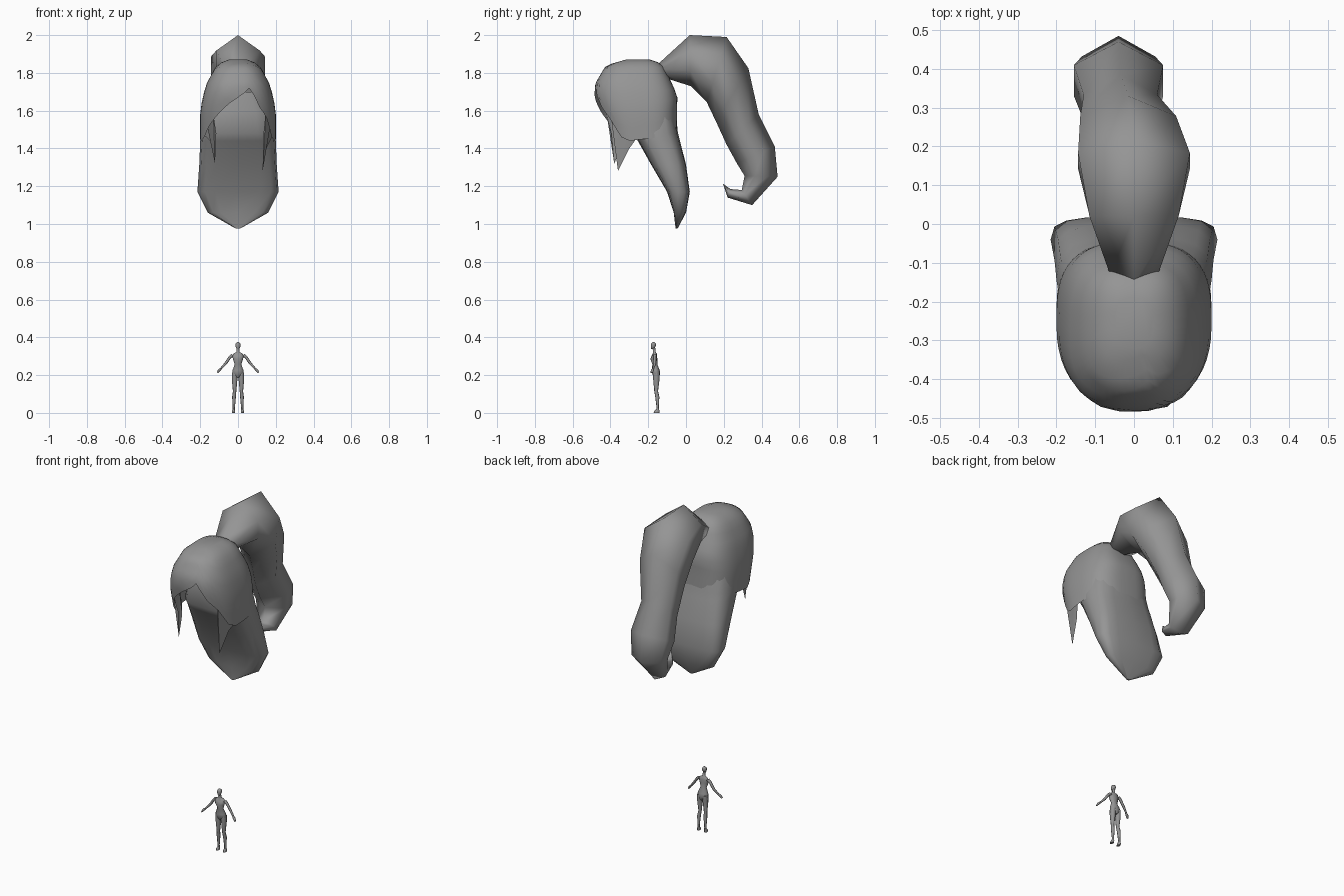
import bpy, bmesh, math
from mathutils import Vector as V

cube = bpy.data.objects.get("Cube")
if cube:
    bpy.data.objects.remove(cube, do_unlink=True)

GREY = (0.3, 0.3, 0.3, 1)
mat = bpy.data.materials.new("plain_grey")
mat.use_nodes = True
mat.diffuse_color = GREY
mat.node_tree.nodes["Principled BSDF"].inputs["Base Color"].default_value = GREY


def finish(name, bm, angle=60):
    """Turn a bmesh into a smooth grey object."""
    bmesh.ops.recalc_face_normals(bm, faces=bm.faces)
    me = bpy.data.meshes.new(name)
    bm.to_mesh(me)
    bm.free()
    me.materials.append(mat)
    ob = bpy.data.objects.new(name, me)
    bpy.context.collection.objects.link(ob)
    bpy.ops.object.select_all(action='DESELECT')
    ob.select_set(True)
    bpy.context.view_layer.objects.active = ob
    bpy.ops.object.shade_smooth_by_angle(angle=math.radians(angle))


def loft(name, rings, cap_end=True, angle=60):
    """Skin closed rings of equal point count."""
    bm = bmesh.new()
    rows = [[bm.verts.new(p) for p in ring] for ring in rings]
    n = len(rows[0])
    for a, b in zip(rows, rows[1:]):
        for i in range(n):
            j = (i + 1) % n
            bm.faces.new((a[i], a[j], b[j], b[i]))
    bm.faces.new(rows[0][::-1])
    if cap_end:
        bm.faces.new(rows[-1])
    finish(name, bm, angle)


def power(v, e):
    return math.copysign(abs(v) ** e, v)


def ring(centre, a, b, n=8, e=1.0):
    """Superellipse with half axes a and b."""
    c, a, b = V(centre), V(a), V(b)
    angles = [2 * math.pi * i / n for i in range(n)]
    return [c + a * power(math.cos(t), e) + b * power(math.sin(t), e) for t in angles]


def lerp_table(table, x):
    """Piecewise linear lookup; the first item of each row is the key."""
    for p, q in zip(table, table[1:]):
        if x <= q[0]:
            f = max(0, (x - p[0]) / (q[0] - p[0]))
            return [u + (v - u) * f for u, v in zip(p[1:], q[1:])]
    return list(table[-1][1:])


# Ponytail, ridged outside and inside: outer (y, z), inner (y, z), x centre, half width
tail = [
    (-.15, 1.845, -.085, 1.765, 0, .075),
    (.02, 2.0, .025, 1.73, 0, .14),
    (.215, 1.99, .11, 1.645, 0, .175),
    (.33, 1.825, .16, 1.54, -.015, .15),
    (.385, 1.58, .215, 1.42, -.035, .115),
    (.47, 1.41, .27, 1.32, -.04, .14),
    (.485, 1.25, .31, 1.255, -.04, .115),
    (.35, 1.10, .295, 1.18, -.04, .07),
    (.22, 1.14, .235, 1.185, -.04, .04),
    (.195, 1.215, .20, 1.21, -.04, .005),
]
loft("ponytail", [
    ring((x, (oy + iy) / 2, (oz + iz) / 2),
         (0, (oy - iy) / 2, (oz - iz) / 2), (w, 0, 0), 6, 1.35)
    for oy, oz, iy, iz, x, w in tail], angle=75)

# Hair cap: z (negated, so it rises), front y, back y, half width
outline = [
    (-1.87, -.32, -.19, .05), (-1.85, -.39, -.13, .10),
    (-1.83, -.43, -.115, .12), (-1.745, -.48, -.075, .165),
    (-1.68, -.485, -.045, .185), (-1.6, -.465, -.048, .2),
    (-1.45, -.42, -.045, .2),
]
# Hem height by angle from the front: fringe and sides
hem = [
    (-180, 1.5), (-75, 1.44), (-60, 1.46), (-45, 1.52), (-30, 1.57),
    (15, 1.72), (22.5, 1.68), (30, 1.62), (45, 1.56), (60, 1.46),
    (75, 1.44), (180, 1.5),
]


def cap_point(deg, f):
    bottom = lerp_table(hem, deg)[0]
    z = 1.87 - (1.87 - bottom) * f ** 1.5
    yf, yb, w = lerp_table(outline, -z)
    t = math.radians(deg)
    e = .8 if abs(deg) < 90 else .68
    y = (yf + yb) / 2 - (yb - yf) / 2 * power(math.cos(t), e)
    return V((w * power(math.sin(t), e), y, z))


COLS, ROWS = 48, 9
loft("hair_cap", [[cap_point(-180 + 360 * c / COLS, r / ROWS) for c in range(COLS)]
                  for r in range(ROWS + 1)], cap_end=False)

# Pointed side locks, thin sheets running front to back
locks = {
    "left_lock": [(.15, -.405, 1.63), (.135, -.385, 1.48), (.13, -.36, 1.28),
                  (.15, -.30, 1.4), (.185, -.25, 1.47), (.185, -.29, 1.6)],
    "right_lock": [(-.13, -.42, 1.58), (-.115, -.395, 1.48), (-.122, -.38, 1.32),
                   (-.135, -.33, 1.43), (-.18, -.27, 1.47), (-.18, -.3, 1.6)],
}
for name, points in locks.items():
    bm = bmesh.new()
    bm.faces.new([bm.verts.new(p) for p in points])
    bmesh.ops.triangulate(bm, faces=bm.faces)
    finish(name, bm)

# Hanging back hair: z, front y, back y, half width, squareness
curtain = [
    (1.7, -.26, -.085, .13, .75), (1.6, -.28, -.065, .18, .7),
    (1.48, -.285, -.042, .197, .66), (1.44, -.255, -.032, .2, .64),
    (1.315, -.185, 0, .205, .6), (1.17, -.1, .02, .215, .6),
    (1.06, -.065, 0, .16, .6), (.975, -.055, -.045, .01, .6),
]
loft("back_hair", [ring((0, (f + b) / 2, z), (0, (b - f) / 2, 0), (w, 0, 0), 16, e)
                   for z, f, b, w, e in curtain], angle=50)


# Small figure: stations of x, y, z, half width, half depth
def limb(name, stations, tilt=0.0, n=8):
    loft(name, [ring((x, y, z), (0, d, 0), (w, 0, w * tilt), n)
                for x, y, z, w, d in stations])


limb("torso", [
    (0, -.155, .185, .012, .012), (0, -.158, .205, .033, .02),
    (0, -.16, .225, .031, .021), (0, -.165, .257, .018, .013),
    (0, -.17, .285, .028, .019), (0, -.168, .302, .032, .014),
    (0, -.165, .315, .024, .01), (0, -.168, .323, .008, .007),
    (0, -.17, .345, .007, .007)], n=10)
limb("head", [
    (0, -.178, .338, .006, .006), (0, -.174, .348, .012, .011),
    (0, -.172, .36, .014, .014), (0, -.172, .369, .011, .011),
    (0, -.172, .374, .004, .004)])

for side, s in (("left", 1), ("right", -1)):
    limb(side + "_leg", [
        (s * .017, -.157, .215, .015, .018), (s * .018, -.157, .18, .015, .017),
        (s * .018, -.158, .115, .009, .010), (s * .021, -.152, .085, .010, .011),
        (s * .022, -.15, .03, .006, .006), (s * .022, -.15, .012, .006, .007)])
    limb(side + "_foot", [
        (s * .022, -.149, .022, .005, .006), (s * .023, -.154, .010, .008, .014),
        (s * .023, -.156, 0, .008, .015)])
    limb(side + "_arm", [
        (s * .027, -.165, .306, .008, .009), (s * .042, -.165, .296, .006, .008),
        (s * .066, -.165, .261, .0055, .007), (s * .09, -.173, .235, .004, .005)],
        tilt=s * .8)
    limb(side + "_hand", [
        (s * .088, -.173, .236, .004, .005), (s * .1, -.178, .226, .006, .008),
        (s * .109, -.182, .212, .003, .006)], tilt=s * .6)
